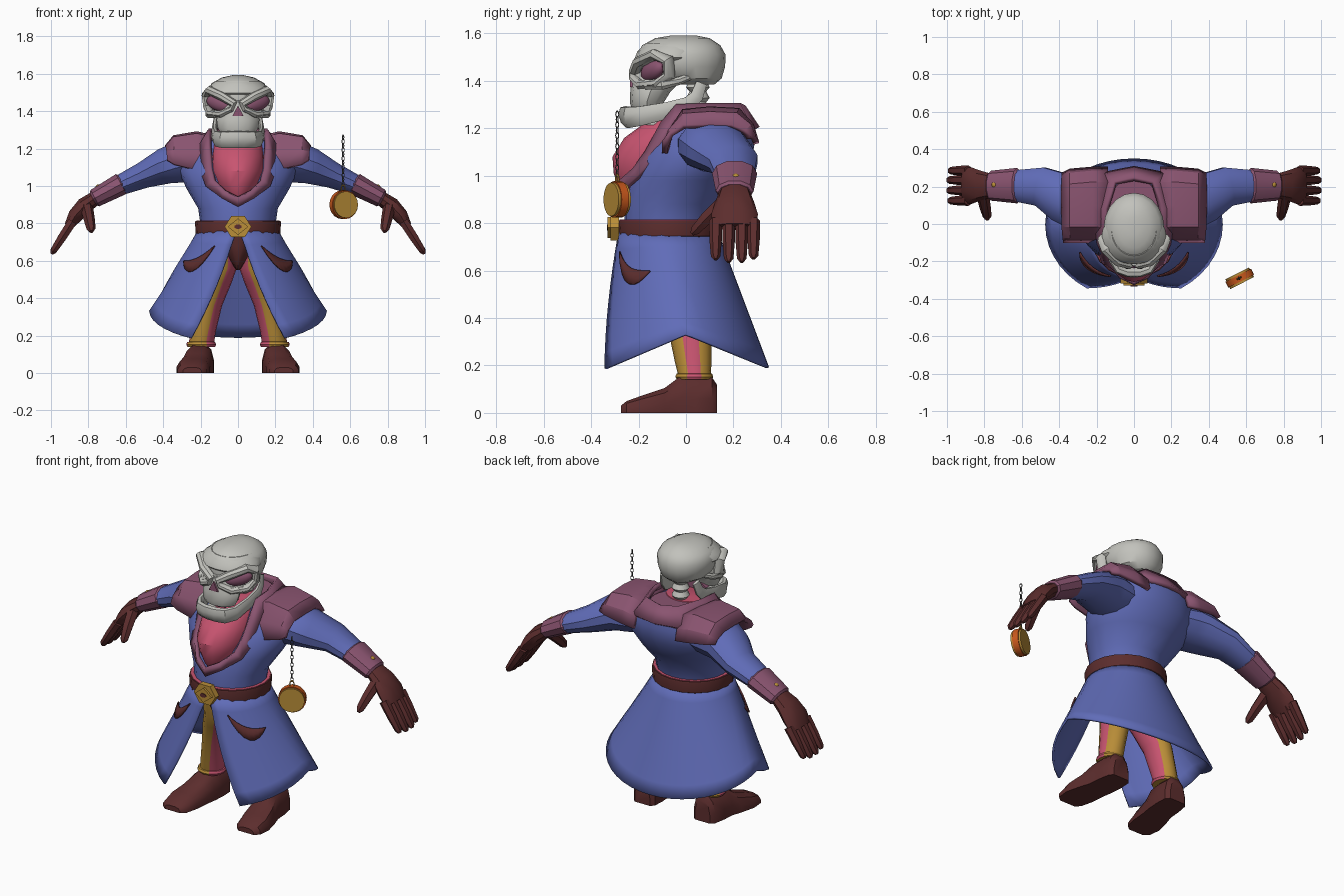
import bpy, bmesh, math
from math import sin, cos, pi
from mathutils import Vector, Matrix

old = bpy.data.objects.get("Cube")
if old:
    bpy.data.objects.remove(old)


def material(name, r, g, b):
    m = bpy.data.materials.new(name)
    lin = [((c / 255 + 0.055) / 1.055) ** 2.4 for c in (r, g, b)] + [1]
    m.use_nodes = True
    m.diffuse_color = lin
    m.node_tree.nodes["Principled BSDF"].inputs["Base Color"].default_value = lin
    return m


BLUE = material("coat blue", 96, 108, 184)
PLUM = material("trim plum", 138, 84, 112)
BROWN = material("leather brown", 92, 45, 45)
PINK = material("shirt pink", 200, 84, 112)
GOLD = material("gold", 186, 142, 56)
ORANGE = material("orange enamel", 200, 88, 28)
BONE = material("bone", 194, 194, 188)
STEEL = material("chain grey", 85, 85, 85)
parts = []


def finish(name, bm, mats, mirror=False, solid=0, angle=35):
    """Turn a bmesh into a named, shaded object."""
    bmesh.ops.recalc_face_normals(bm, faces=bm.faces)
    me = bpy.data.meshes.new(name)
    bm.to_mesh(me)
    bm.free()
    for m in mats:
        me.materials.append(m)
    ob = bpy.data.objects.new(name, me)
    bpy.context.collection.objects.link(ob)
    if mirror:
        ob.modifiers.new("mirror", "MIRROR").use_clip = True
    if solid:
        mod = ob.modifiers.new("thickness", "SOLIDIFY")
        mod.thickness, mod.offset = solid, 0
    parts.append((ob, angle))
    return ob


def loft(name, rings, mats, mirror=False, closed=True, loop=False, columns=None, solid=0, angle=35):
    """Skin a row of equal rings; columns gives a material index per strip."""
    bm = bmesh.new()
    vs = [[bm.verts.new(p) for p in r] for r in rings]
    n = len(vs[0])
    pairs = list(zip(vs, vs[1:])) + ([(vs[-1], vs[0])] if loop else [])
    for lo, hi in pairs:
        for k in range(n if closed else n - 1):
            j = (k + 1) % n
            f = bm.faces.new((lo[k], lo[j], hi[j], hi[k]))
            f.material_index = columns[k] if columns else 0
    if closed and not loop:
        bm.faces.new(vs[0])
        bm.faces.new(vs[-1])
    return finish(name, bm, mats, mirror, solid, angle)


def ring(cx, cy, z, rx, ry, n=20):
    """Flat oval starting at the front and turning towards +x."""
    return [(cx + rx * sin(2 * pi * k / n), cy - ry * cos(2 * pi * k / n), z) for k in range(n)]


def sweep(name, path, mat, up=(0, 1, 0), n=8, loop=False):
    """Mirrored oval tube through (x, y, z, half across, half along up)."""
    pts, rings = [Vector(p[:3]) for p in path], []
    for i, p in enumerate(path):
        a = pts[i - 1] if i or loop else pts[0]
        b = pts[(i + 1) % len(pts)] if loop else pts[min(i + 1, len(pts) - 1)]
        side = (b - a).cross(Vector(up)).normalized()
        top = side.cross(b - a).normalized()
        turns = [2 * pi * (k + 0.5) / n for k in range(n)]
        rings.append([pts[i] + side * p[3] * cos(t) + top * p[4] * sin(t) for t in turns])
    return loft(name, rings, [mat], True, loop=loop)


def ball(name, at, size, mat, mirror=False, turn=0, tilt=0):
    bm = bmesh.new()
    bmesh.ops.create_uvsphere(bm, u_segments=20, v_segments=12, radius=1)
    bm.transform(Matrix.Translation(at) @ Matrix.Rotation(turn, 4, "Z")
                 @ Matrix.Rotation(tilt, 4, "Y") @ Matrix.Diagonal((*size, 1)))
    return finish(name, bm, [mat], mirror)


def disc(name, at, radius, depth, mat, turn=0, sides=20, stretch=1, roll=0):
    """Upright disc facing the front, turned about z."""
    bm = bmesh.new()
    bmesh.ops.create_cone(bm, cap_ends=True, segments=sides, radius1=radius, radius2=radius, depth=depth)
    bm.transform(Matrix.Translation(at) @ Matrix.Rotation(turn, 4, "Z") @ Matrix.Rotation(pi / 2, 4, "X")
                 @ Matrix.Diagonal((1, stretch, 1, 1)) @ Matrix.Rotation(roll, 4, "Z"))
    return finish(name, bm, [mat])


# Coat body and shirt
loft("coat_body", [ring(0, *r) for r in (
    (-.07, .79, .2, .19), (-.06, .88, .213, .2), (-.01, .98, .272, .228), (.04, 1.08, .32, .24),
    (.08, 1.17, .31, .215), (.1, 1.24, .25, .18), (.1, 1.255, .15, .13))], [BLUE])
loft("shirt_front", [ring(0, *r) for r in (
    (-.1, .9, .05, .15), (-.1, .95, .09, .185), (-.1, 1.01, .122, .205), (-.1, 1.08, .142, .21),
    (-.08, 1.16, .14, .18), (-.02, 1.24, .13, .13), (-.01, 1.265, .12, .1))], [PINK])
loft("shirt_waist", [ring(0, -.07, z, .221, .211) for z in (.8, .815)], [PINK])
loft("belt", [ring(0, -.07, z, r, r - .01) for z, r in
              ((.735, .215), (.745, .226), (.805, .23), (.812, .228))], [BROWN])


# Coat skirt, open at the front
def skirt(phi, t, out=0):
    c = cos(phi)
    top = Vector((.21 * sin(phi), -.075 - .205 * c, .76))
    hem = Vector((.47 * sin(phi), -(.4 if c > 0 else .345) * c, .33 - (.17 if c > 0 else .14) * abs(c)))
    return top.lerp(hem, t) + Vector((sin(phi), -c, .4)) * out


rows = []
for i in range(9):
    t = i / 8
    start = .03 + .53 * t ** .75
    rows.append([skirt(start + (pi - start) * k / 18, t) for k in range(19)])
loft("coat_skirt", rows, [BLUE], True, closed=False, solid=.012)

# Crescent pockets on the skirt
rows = []
for k in range(9):
    u = k / 8
    mid, half = .15 + .19 * u + .1 * sin(pi * u), .004 + .06 * sin(pi * u)
    rows.append([skirt(.5 + .7 * u, mid + d * half, .012) for d in (-1, 0, 1)])
loft("pockets", rows, [BROWN], True, closed=False, solid=.008)

# Collar and lapels
upper = [(0, .24, 1.29), (.1, .22, 1.3), (.145, .08, 1.3), (.15, -.04, 1.295), (.15, -.1, 1.22),
         (.14, -.165, 1.1), (.125, -.215, 1.03), (.07, -.28, .975), (0, -.315, .94)]
lower = [(0, .3, 1.2), (.16, .27, 1.2), (.2, .08, 1.23), (.195, -.05, 1.22), (.19, -.1, 1.13),
         (.185, -.145, 1.05), (.165, -.2, .995), (.08, -.265, .935), (0, -.3, .89)]
loft("collar", list(zip(upper, lower)), [PLUM], True, closed=False, solid=.025)
loft("collar_lining", [ring(0, .1, z, r, r) for z, r in ((1.2, .17), (1.262, .14))], [PLUM])

# Shoulder pads: arches from front to back, stepping outwards
arch = ((-.09, 0), (-.065, .5), (-.01, .95), (.1, 1), (.22, .97), (.275, .65), (.295, .3))
rows = [[(x, y if y < .2 else y - pull, low + (high - low) * f) for y, f in arch]
        for x, low, high, pull in ((.14, 1.08, 1.26, 0), (.22, 1.085, 1.28, 0),
                                   (.34, 1.115, 1.26, .01), (.38, 1.14, 1.21, .03))]
loft("shoulder_pads", rows, [PLUM], True, closed=False, solid=.025, angle=25)

# Arms, cuffs, gloves
sweep("sleeves", [(.2, .1, 1.13, .1, .14), (.3, .11, 1.13, .115, .15), (.38, .14, 1.11, .1, .135),
                  (.5, .2, 1.06, .073, .108), (.64, .205, 1, .055, .085)], BLUE, n=12)
sweep("cuffs", [(.615, .205, 1.015, .05, .085), (.625, .205, 1.01, .063, .095),
                (.765, .205, .935, .052, .08), (.775, .205, .93, .04, .07)], PLUM, n=10)
ball("cuff_studs", (.745, .21, .996), (.016, .016, .013), GOLD, True)
sweep("glove_palms", [(.75, .205, .945, .038, .06), (.82, .205, .895, .047, .08),
                      (.87, .205, .84, .042, .098), (.905, .205, .785, .026, .095)], BROWN, n=10)
for name, y, reach in (("index", .125, .96), ("middle", .18, 1.02), ("ring", .235, 1.02), ("little", .285, .94)):
    steps = ((0, .028), (.5, .026), (.92, .02), (1, .009))
    sweep(name + "_fingers", [(.885 + .11 * u * reach, y, .81 - .17 * u * reach, r, r) for u, r in steps], BROWN, n=6)
sweep("thumbs", [(.81, .16, .89, .035, .035), (.795, .085, .82, .03, .03),
                 (.785, .04, .77, .024, .024), (.783, .025, .755, .01, .01)], BROWN, up=(1, 0, 0), n=6)

# Striped trousers with rolled hems, and boots
loft("hips", [ring(0, *r) for r in (
    (-.08, .55, .01, .09), (-.08, .6, .045, .13), (-.08, .68, .1, .15), (-.08, .76, .15, .16))], [BROWN])
g, p = [0], [1]
loft("trousers", [ring(*r, n=16) for r in (
    (.197, .035, .14, .074, .074), (.197, .035, .152, .08, .08), (.197, .035, .165, .075, .075),
    (.195, .035, .167, .068, .07), (.185, .03, .22, .066, .078), (.155, .015, .36, .07, .092),
    (.115, -.02, .48, .08, .1), (.085, -.05, .56, .078, .105), (.08, -.06, .7, .08, .11))],
     [GOLD, PINK], True, columns=g * 3 + p * 2 + g * 5 + p * 5 + g)
outline = ((-1, 0), (-1, .4), (-.8, .8), (-.4, 1), (.4, 1), (.8, .8), (1, .4), (1, 0))
loft("boots", [[(cx + w * a, y, h * b) for a, b in outline] for y, cx, w, h in (
    (.13, .2, .05, .12), (.11, .2, .07, .15), (.04, .205, .078, .155), (-.03, .21, .078, .15),
    (-.09, .225, .083, .105), (-.18, .24, .09, .075), (-.25, .245, .078, .05), (-.275, .245, .05, .03))],
     [BROWN], True)

# Belt buckle
disc("buckle_plate", (0, -.3, .782), .072, .035, GOLD, sides=6, stretch=.9, roll=pi / 6)
disc("buckle_diamond", (0, -.315, .782), .055, .03, GOLD, sides=4, stretch=.8)
disc("buckle_slot", (0, -.331, .782), .02, .006, BROWN, sides=12, stretch=.6)

# Skull: cranium, brow, eye rims, cheeks, upper jaw
loft("cranium", [ring(0, *r) for r in (
    (.02, 1.385, .09, .1), (.0, 1.41, .135, .15), (-.02, 1.46, .158, .185), (-.02, 1.51, .162, .187),
    (-.02, 1.55, .14, .165), (-.015, 1.58, .085, .115), (-.01, 1.592, .03, .05))], [BONE])
loft("brow", [ring(0, *r) for r in (
    (-.06, 1.483, .155, .14), (-.07, 1.498, .175, .145), (-.06, 1.525, .165, .145), (-.04, 1.56, .12, .13))], [BONE])
sweep("eye_rims", [(.018, -.215, 1.438, .022, .028), (.085, -.2, 1.478, .024, .028), (.15, -.135, 1.51, .024, .03),
                   (.172, -.075, 1.49, .02, .03), (.165, -.07, 1.42, .018, .03), (.145, -.125, 1.388, .02, .028),
                   (.09, -.195, 1.385, .02, .024), (.035, -.22, 1.41, .016, .022)], BONE, up=(.5, -1, 0), loop=True)
ball("eye_sockets", (.1, -.142, 1.442), (.08, .032, .042), PLUM, True, turn=.55, tilt=-.25)
sweep("cheek_arches", [(.12, -.17, 1.385, .018, .022), (.155, -.1, 1.385, .02, .024),
                       (.15, -.03, 1.4, .014, .018), (.12, .02, 1.42, .01, .015)], BONE, up=(0, 0, 1))
loft("upper_jaw", [ring(0, *r, n=12) for r in (
    (-.165, 1.285, .095, .065), (-.165, 1.31, .108, .072), (-.15, 1.355, .115, .085),
    (-.125, 1.4, .1, .105), (-.1, 1.46, .05, .125))], [BONE])
disc("nose_hole", (0, -.226, 1.393), .034, .02, PLUM, sides=3, stretch=1.1)
disc("mouth_shadow", (0, -.14, 1.285), .07, .1, PLUM, sides=8, stretch=.35)

# Lower jaw and neck
sweep("lower_jaw", [(0, -.255, 1.248, .028, .048), (.03, -.255, 1.248, .028, .048), (.08, -.24, 1.247, .026, .048),
                    (.115, -.19, 1.252, .022, .044), (.125, -.08, 1.275, .018, .038), (.125, .01, 1.3, .016, .036),
                    (.12, .045, 1.335, .014, .03), (.112, .065, 1.39, .012, .025)], BONE, up=(0, -.3, 1))
loft("jaw_floor", [ring(0, -.13, z, .1, .12, 12) for z in (1.215, 1.235)], [BONE])
for i in range(4):
    z = 1.22 + i * .045
    loft("neck_bone_%d" % (i + 1), [ring(0, .05, z + d, r, r, 10) for d, r in
                                    ((0, .035), (.018, .05), (.045, .035))], [BONE])

# Hanging pocket watch with chain
spot, turn = Vector((.565, -.29, .9)), math.radians(27)
disc("watch_band", spot, .077, .035, ORANGE, turn)
facing = Vector((sin(turn), -cos(turn), 0))
for name, d in (("watch_front", 1), ("watch_back", -1)):
    disc(name, spot + facing * .02 * d, .071, .018, GOLD, turn)


def link(name, z, radius, thick, mat, spin):
    bpy.ops.mesh.primitive_torus_add(major_segments=10, minor_segments=5, major_radius=radius, minor_radius=thick,
                                     location=(.562, -.29, z), rotation=(pi / 2, 0, spin))
    ob = bpy.context.object
    ob.name = name
    ob.scale = (.6, 1, 1)
    ob.data.materials.append(mat)
    parts.append((ob, 60))


link("watch_loop", .985, .02, .005, GOLD, turn)
for i in range(12):
    link("chain_link_%02d" % (i + 1), 1.012 + i * .0225, .0125, .0032, STEEL, turn + pi / 2 * (i % 2))

# Smooth shading with crisp edges
for ob, angle in parts:
    bpy.ops.object.select_all(action="DESELECT")
    ob.select_set(True)
    bpy.context.view_layer.objects.active = ob
    bpy.ops.object.shade_smooth_by_angle(angle=math.radians(angle))
